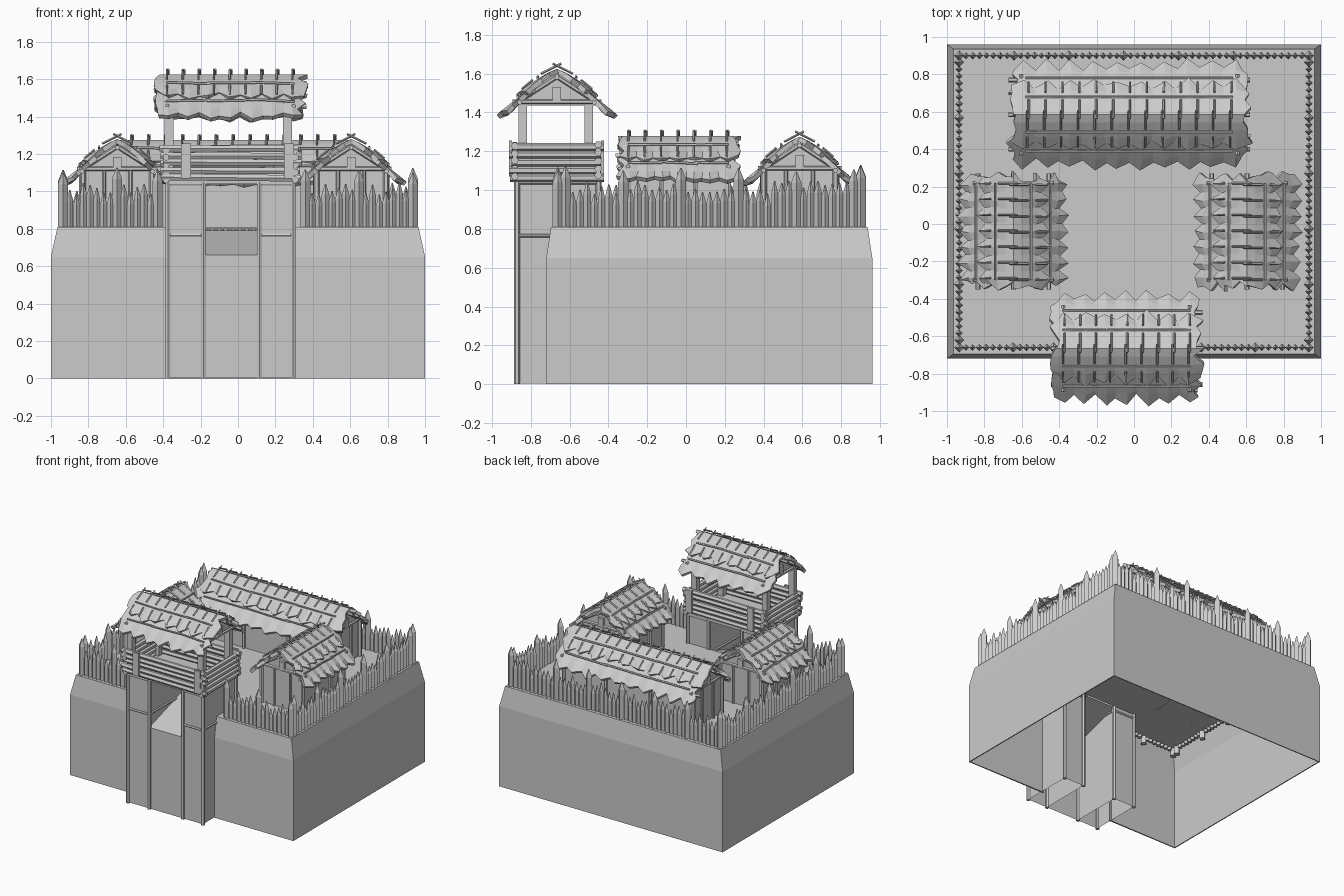
import bpy, bmesh, math, random
from mathutils import Vector, Matrix

if "Cube" in bpy.data.objects:
    bpy.data.objects.remove(bpy.data.objects["Cube"])

random.seed(4)
R = random.uniform


def finish(bm, name, mat=None, thick=0.0):
    bmesh.ops.recalc_face_normals(bm, faces=bm.faces)
    me = bpy.data.meshes.new(name)
    bm.to_mesh(me)
    bm.free()
    ob = bpy.data.objects.new(name, me)
    bpy.context.collection.objects.link(ob)
    if mat:
        ob.matrix_world = mat
    if thick:
        m = ob.modifiers.new("thickness", 'SOLIDIFY')
        m.thickness = thick
        m.offset = -1
    return ob


def rod(bm, p, q, r, n=6, r2=None):
    p, q = Vector(p), Vector(q)
    d = q - p
    m = Matrix.Translation((p + q) / 2) @ Vector((0, 0, 1)).rotation_difference(d).to_matrix().to_4x4()
    bmesh.ops.create_cone(bm, cap_ends=True, segments=n, radius1=r, radius2=r if r2 is None else r2,
                          depth=d.length, matrix=m)


def box(bm, x0, x1, y0, y1, z0, z1):
    m = Matrix.Translation(((x0 + x1) / 2, (y0 + y1) / 2, (z0 + z1) / 2)) @ \
        Matrix.Diagonal((x1 - x0, y1 - y0, z1 - z0, 1))
    bmesh.ops.create_cube(bm, size=1, matrix=m)


def poly(bm, *pts):
    return bm.faces.new([bm.verts.new(p) for p in pts])


# hollow earth mound: tapered upper edge, open bottom, gap at the gate
bm = bmesh.new()
path = [(-.36, -.72), (-1, -.72), (-1, .96), (1, .96), (1, -.72), (.28, -.72)]
inset = [(0, 1), (1, 1), (1, -1), (-1, -1), (-1, 1), (0, 1)]
rings = []
for z, d in ((0, 0), (.65, 0), (.81, .035)):
    rings.append([bm.verts.new((x + a * d, y + b * d * .7, z)) for (x, y), (a, b) in zip(path, inset)])
for lo, hi in zip(rings, rings[1:]):
    for i in range(5):
        bm.faces.new((lo[i], lo[i + 1], hi[i + 1], hi[i]))
notch = [bm.verts.new((x, -.45, .81)) for x in (.28, -.36)]
bm.faces.new(rings[-1] + notch)
finish(bm, "earth_mound", thick=.012)

# palisade of pointed stakes
bm = bmesh.new()


def stake_row(p, q):
    p, q = Vector(p), Vector(q)
    n = round((q - p).length / .037)
    for i in range(n + 1):
        c = p.lerp(q, i / n)
        tall = i in (0, n) or i % 8 == 0 and i < n - 3
        r = .027 if tall else R(.017, .021)
        top = R(1.09, 1.13) if tall else R(.98, 1.05)
        base = .74 if tall else .78
        rod(bm, (c.x, c.y, base), (c.x, c.y, top - .06), r, 4)
        rod(bm, (c.x, c.y, top - .06), (c.x, c.y, top), r, 4, .003)


stake_row((-.935, -.66), (-.43, -.66))
stake_row((.36, -.66), (.935, -.66))
stake_row((-.935, .9), (.935, .9))
for x in (-.935, .935):
    stake_row((x, -.62), (x, .865))
finish(bm, "palisade_stakes")

# gate towers: open-ended panel boxes with round posts and beams
bm = bmesh.new()
frame = bmesh.new()
yf, yb = -.87, -.45
for x0, x1 in ((-.375, -.185), (.115, .295)):
    c = [(x0, yf), (x1, yf), (x1, yb), (x0, yb)]
    for (ax, ay), (bx, by) in zip(c, c[1:] + c[:1]):
        poly(bm, (ax, ay, .005), (bx, by, .005), (bx, by, 1.05), (ax, ay, 1.05))
        rod(frame, (ax, ay, 0), (ax, ay, 1.05), .015)
        for z in (.765, 1.04):
            rod(frame, (ax, ay, z), (bx, by, z), .01)
finish(bm, "gate_tower_panels")
finish(frame, "gate_tower_frame")

# gate ramp and the front below it
bm = bmesh.new()
e = [[bm.verts.new((x, y, z)) for x in (-.185, .115)] for y, z in ((yf, .005), (yf, .66), (yb, .79))]
for a, b in zip(e, e[1:]):
    bm.faces.new((a[0], a[1], b[1], b[0]))
finish(bm, "gate_ramp")

# lookout platform: floor, stacked log rails, boards, roof posts
bm = bmesh.new()
box(bm, -.38, .30, -.88, -.44, 1.04, 1.06)
finish(bm, "platform_floor")
bm = bmesh.new()
for i in range(5):
    z = 1.072 + i * .04
    for y in (-.882, -.452):
        rod(bm, (-.41 + R(-.01, .01), y, z + R(-.005, .005)), (.33 + R(-.01, .01), y, z + R(-.005, .005)), .02)
    for x in (-.385, .305):
        rod(bm, (x, -.905 + R(-.01, .01), z - .01), (x, -.43 + R(-.01, .01), z - .01), .02)
finish(bm, "platform_log_rails")
bm = bmesh.new()
for x in (-.278, .272):
    for y in (-.905, -.43):
        box(bm, x - .027, x + .027, y - .008, y + .008, 1.07, 1.255)
finish(bm, "rail_boards")
bm = bmesh.new()
for x in (-.368, .265):
    for y in (-.84, -.50):
        box(bm, x - .024, x + .024, y - .022, y + .022, 1.05, 1.48)
finish(bm, "lookout_posts")


def thatch(bm, L, w, h, t0, t1, lift, pitch):
    """One ragged layer of straw on both slopes, ridge along x."""
    n = 2 * round(L / pitch)
    rows = 4
    for s in (-1, 1):
        g = []
        for i in range(n + 1):
            col = []
            spike = (.09 if i % 2 else -.07) + R(-.05, .05)
            x = -L + 2 * L * i / n
            for j in range(rows + 1):
                f = j / rows
                t = t0 + (t1 - t0) * f + spike * f ** 3
                px = x + (R(-.035, .03) * (1 if i else -1) if i in (0, n) else R(-.008, .008))
                rough = (.012 if i % 2 else -.012) * f * f
                col.append(bm.verts.new((px, s * t * w, lift - h * t ** 1.25 + rough)))
            g.append(col)
        for i in range(n):
            for j in range(rows):
                q = [g[i][j], g[i + 1][j], g[i + 1][j + 1], g[i][j + 1]]
                bm.faces.new(q if s < 0 else q[::-1])


def roof(name, mat, L, w, h, pitch, sticks):
    for k, (t0, t1, lift) in enumerate(((.45, 1.0, -.022), (0, .62, -.005))):
        bm = bmesh.new()
        thatch(bm, L, w, h, t0, t1, lift, pitch)
        # keep upward normals so the straw thickens downward
        me = bpy.data.meshes.new(name)
        for f in bm.faces:
            f.normal_update()
            if f.normal.z < 0:
                f.normal_flip()
        bm.to_mesh(me)
        bm.free()
        ob = bpy.data.objects.new(name + ("_lower_thatch", "_upper_thatch")[k], me)
        bpy.context.collection.objects.link(ob)
        ob.matrix_world = mat
        m = ob.modifiers.new("thickness", 'SOLIDIFY')
        m.thickness = .025
        m.offset = -1
    # binding poles and short crossed sticks
    bm = bmesh.new()
    at = lambda x, s, t, up: (x, s * t * w, up - h * t ** 1.25)
    for s in (-1, 1):
        for t, up in ((.36, .006), (.74, -.006)):
            for a, b in ((-.88, -.28), (-.32, .34), (.28, .88)):
                z = R(-.004, .006)
                rod(bm, at(a * L, s, t, up + z), at(b * L, s, t, up - z), .007, 5)
        for i in range(sticks):
            x = L * .86 * (2 * i / (sticks - 1) - 1) + s * .004
            rod(bm, at(x, s, .3, .014), (x, -s * .022, .022), .006, 4)
            rod(bm, at(x, s, .45, .012), at(x, s, .66, .01), .006, 4)
    finish(bm, name + "_binding_poles", mat)


def hut(name, cx, cy, turn, zr, L, w, h, pitch, sticks, bl, bw, z0):
    mat = Matrix.Translation((cx, cy, zr)) @ Matrix.Rotation(turn, 4, 'Z')
    roof(name, mat, L, w, h, pitch, sticks)
    # pentagonal body running under the roof
    zw = -h * (bw / w) ** 1.25 - .05
    zb = z0 - zr
    bm = bmesh.new()
    prof = [(-bw, zb), (bw, zb), (bw, zw), (0, -.04), (-bw, zw)]
    if zb > zw - .005:
        prof = [(-bw, zb), (bw, zb), (0, -.04)]
    f = poly(bm, *[(-bl, y, z) for y, z in prof])
    ext = bmesh.ops.extrude_face_region(bm, geom=[f], use_keep_orig=True)
    bmesh.ops.translate(bm, verts=[v for v in ext['geom'] if isinstance(v, bmesh.types.BMVert)], vec=(2 * bl, 0, 0))
    finish(bm, name + "_body", mat)
    # timber framing on the gables
    bm = bmesh.new()
    for s in (-1, 1):
        x = s * (bl + .008)
        zt = max(zb + .01, zw + .01)
        rod(bm, (x, -bw - .03, zt), (x, bw + .03, zt), .012)
        box(bm, x - .012, x + .012, -.022, .022, zt - .005, -.10)
        for d in (-1, 1):
            rod(bm, (x, d * bw, zt), (x, 0, -.045), .012)
            if zb < zw - .05:
                rod(bm, (x, d * bw, zb), (x, d * bw, zw), .016)
                rod(bm, (x, d * .07, zb), (x, d * .07, zw), .01)
                rod(bm, (s * bl * .35, d * (bw + .006), zb), (s * bl * .35, d * (bw + .006), zw), .014)
    for y, z in ((0, -.05), (-w * .7, -h * .64 - .05), (w * .7, -h * .64 - .05)):
        rod(bm, (-L - .015, y, z), (L + .015, y, z), .013)
    finish(bm, name + "_timber_frame", mat)


hut("lookout", -.04, -.665, 0, 1.63, .39, .275, .20, .055, 9, .33, .20, 1.435)
hut("long_hut", -.025, .585, 0, 1.28, .63, .265, .20, .065, 13, .57, .185, .80)
for nm, x in (("left_hut", -.645), ("right_hut", .605)):
    hut(nm, x, -.04, math.pi / 2, 1.285, .295, .27, .20, .04, 7, .25, .185, .80)
